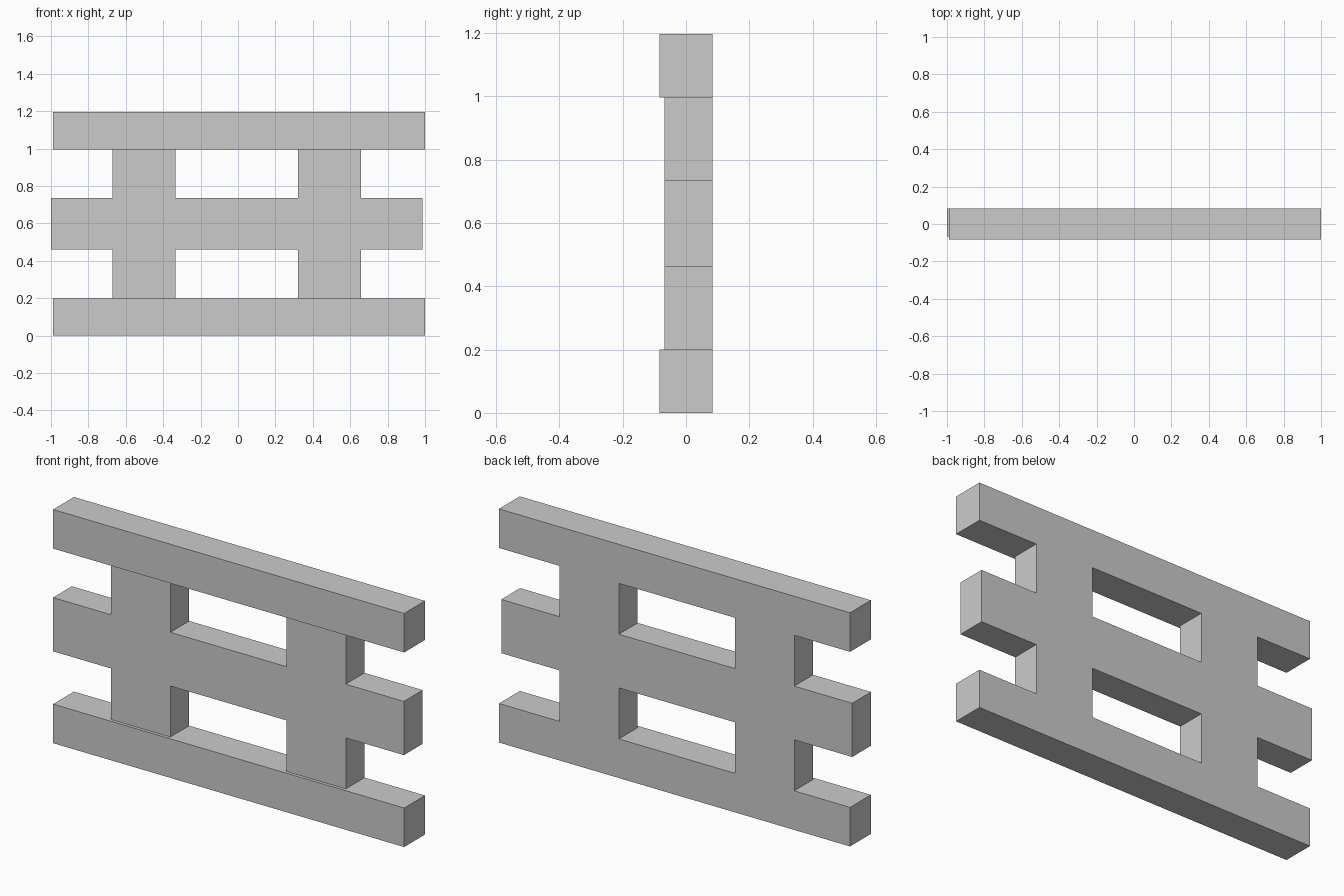
import bpy
import bmesh
from mathutils import Vector

if "Cube" in bpy.data.objects:
    bpy.data.objects.remove(bpy.data.objects["Cube"], do_unlink=True)

# Single plain grey
grey = bpy.data.materials.new("plain_grey")
grey.use_nodes = True
colour = (0.6, 0.6, 0.6, 1.0)
grey.diffuse_color = colour
grey.node_tree.nodes["Principled BSDF"].inputs["Base Color"].default_value = colour

BACK = 0.084


def slab(name, outline, front):
    """Extrude an x-z outline from the front plane to the shared back plane."""
    bm = bmesh.new()
    face = bm.faces.new([bm.verts.new((x, front, z)) for x, z in outline])
    extruded = bmesh.ops.extrude_face_region(bm, geom=[face])["geom"]
    verts = [v for v in extruded if isinstance(v, bmesh.types.BMVert)]
    bmesh.ops.translate(bm, verts=verts, vec=Vector((0, BACK - front, 0)))
    bmesh.ops.recalc_face_normals(bm, faces=bm.faces)
    mesh = bpy.data.meshes.new(name)
    bm.to_mesh(mesh)
    bm.free()
    mesh.materials.append(grey)
    obj = bpy.data.objects.new(name, mesh)
    bpy.context.collection.objects.link(obj)
    return obj


# Top and bottom rails, slightly proud of the lattice at the front
rail_low, rail_high = 0.2, 0.996
for name, z0, z1 in (("bottom_rail", 0, rail_low), ("top_rail", rail_high, 1.196)):
    slab(name, [(-0.988, z0), (1, z0), (1, z1), (-0.988, z1)], -BACK)

# Two posts joined to the middle rail as one flat lattice
posts = ((-0.672, -0.335), (0.321, 0.658))
left_end, right_end = -1.0, 0.987
mid_low, mid_high = 0.461, 0.736

lower = [(left_end, mid_low)]
upper = [(left_end, mid_high)]
for a, b in posts:
    lower += [(a, mid_low), (a, rail_low), (b, rail_low), (b, mid_low)]
    upper += [(a, mid_high), (a, rail_high), (b, rail_high), (b, mid_high)]
lower.append((right_end, mid_low))
upper.append((right_end, mid_high))
slab("posts_and_middle_rail", lower + upper[::-1], -0.068)
